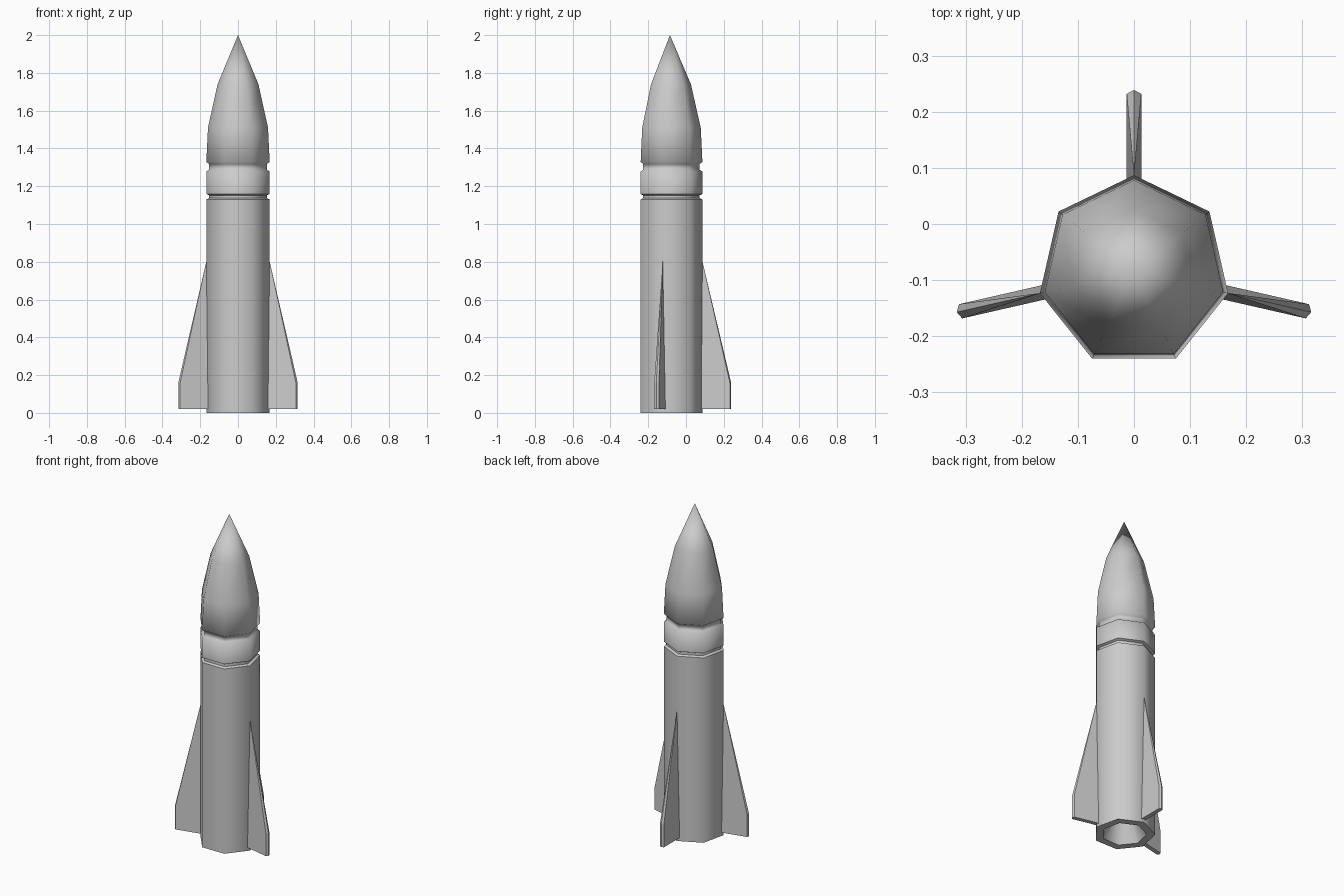
import bpy, bmesh, math
from math import sin, cos, pi

if "Cube" in bpy.data.objects:
    bpy.data.objects.remove(bpy.data.objects["Cube"])

SIDES, CY = 7, -0.085  # seven-sided hull and its axis position


def finish(name, bm, smooth):
    bmesh.ops.recalc_face_normals(bm, faces=bm.faces)
    me = bpy.data.meshes.new(name)
    bm.to_mesh(me)
    bm.free()
    ob = bpy.data.objects.new(name, me)
    bpy.context.collection.objects.link(ob)
    ob.location.y = CY
    if smooth:
        bpy.ops.object.select_all(action='DESELECT')
        ob.select_set(True)
        bpy.context.view_layer.objects.active = ob
        bpy.ops.object.shade_smooth_by_angle(angle=math.radians(60))
    return ob


def revolve(name, profile, smooth=True):
    """Seven-sided solid from (radius, z) points; open profiles end in caps or a tip."""
    bm = bmesh.new()
    rings = []
    for r, z in profile:
        if r == 0:
            rings.append([bm.verts.new((0, 0, z))] * SIDES)
        else:
            rings.append([bm.verts.new((r * cos(pi / 2 + 2 * pi * i / SIDES),
                                        r * sin(pi / 2 + 2 * pi * i / SIDES), z))
                          for i in range(SIDES)])
    for a, b in zip(rings, rings[1:]):
        for i in range(SIDES):
            j = (i + 1) % SIDES
            quad = list(dict.fromkeys((a[i], a[j], b[j], b[i])))
            bm.faces.new(quad)
    for ring in (rings[0], rings[-1]):
        if len(set(ring)) == SIDES:
            bm.faces.new(ring)
    return finish(name, bm, smooth)


# Hull: hollow exhaust, straight body, two grooves with a band between, pointed nose
revolve("rocket_hull", [
    (0.07, 0.13), (0.125, 0), (0.172, 0),
    (0.172, 1.13), (0.157, 1.137), (0.157, 1.152), (0.172, 1.159),
    (0.172, 1.278), (0.157, 1.287), (0.157, 1.318), (0.172, 1.328),
    (0.163, 1.51), (0.111, 1.74), (0, 2.0)])


def fin(name, angle):
    """Tapered fin with a ridged outer edge, pointing along the given angle."""
    t, out, tip = 0.013, 0.317, 0.324
    section = [(0.155, -t), (out, -t), (tip, 0), (out, t), (0.155, t)]
    c, s = cos(angle), sin(angle)
    bm = bmesh.new()

    def vert(r, w, z):
        return bm.verts.new((r * c - w * s, r * s + w * c, z))

    base = [vert(r, w, 0.02) for r, w in section]
    mid = [vert(r, w, 0.16) for r, w in section[1:4]]
    top = vert(0.17, 0, 0.81)
    bm.faces.new(base)
    for i in range(2):
        bm.faces.new((base[i + 1], base[i + 2], mid[i + 1], mid[i]))
        bm.faces.new((mid[i], mid[i + 1], top))
    bm.faces.new((base[0], base[1], mid[0], top))
    bm.faces.new((base[4], top, mid[2], base[3]))
    bm.faces.new((base[0], top, base[4]))
    finish(name, bm, False)


# Three fins on the rear and two side corners of the hull
for name, step in (("rear_fin", 0), ("left_fin", 2), ("right_fin", -2)):
    fin(name, pi / 2 + step * 2 * pi / SIDES)
